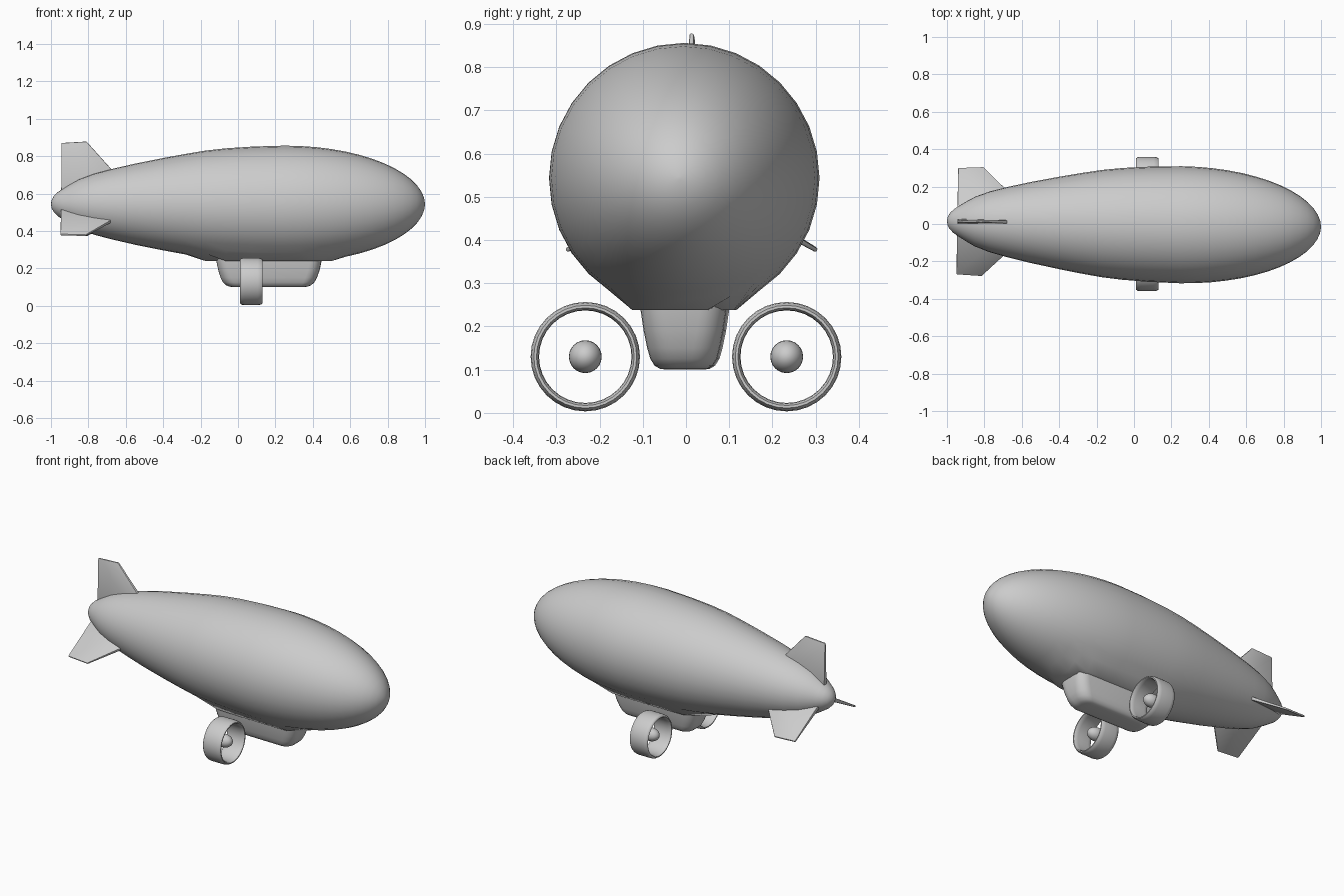
import bpy, bmesh, math
from math import sin, cos, pi
from mathutils import Matrix, Vector

if "Cube" in bpy.data.objects:
    bpy.data.objects.remove(bpy.data.objects["Cube"])

AXIS_Z = 0.543
YAW = Matrix.Rotation(-0.016, 4, 'Z')   # whole body sits very slightly yawed


def finish(name, bm, matrix=Matrix(), angle=40):
    bmesh.ops.transform(bm, matrix=matrix, verts=bm.verts)
    bmesh.ops.recalc_face_normals(bm, faces=bm.faces)
    me = bpy.data.meshes.new(name)
    bm.to_mesh(me)
    bm.free()
    me.shade_smooth()
    me.set_sharp_from_angle(angle=math.radians(angle))
    ob = bpy.data.objects.new(name, me)
    bpy.context.collection.objects.link(ob)
    return ob


def loft(rings, cap=True, closed=False):
    """Skin a list of point rings into a bmesh."""
    bm = bmesh.new()
    rows = [[bm.verts.new(p) for p in r] for r in rings]
    pairs = list(zip(rows, rows[1:])) + ([(rows[-1], rows[0])] if closed else [])
    for a, b in pairs:
        for i in range(len(a)):
            j = (i + 1) % len(a)
            bm.faces.new((a[i], a[j], b[j], b[i]))
    if cap and not closed:
        bm.faces.new(rows[0])
        bm.faces.new(rows[-1])
    return bm


def circle(x, r, n=32, y=0, z=0):
    return [(x, y + r * sin(2 * pi * i / n), z - r * cos(2 * pi * i / n)) for i in range(n)]


# Envelope: tail profile points, then an elliptical nose
profile = [(-1, .004), (-.996, .022), (-.985, .043), (-.965, .063), (-.94, .08), (-.9, .105),
           (-.85, .133), (-.77, .163), (-.68, .187), (-.55, .217), (-.4, .247), (-.28, .269),
           (-.17, .287), (-.06, .299), (.08, .308), (.25, .313)]
for k in range(1, 15):
    t = k / 14 * pi / 2
    profile.append((.25 + .75 * sin(t), max(.004, .313 * cos(t) ** 1.03)))
rings = []
for x, r in profile:
    ring = circle(x, r, z=AXIS_Z)
    # flattened belly above the gondola
    if -.25 < x < .56:
        ring = [(px, py, .238 if pz < .268 else pz) for px, py, pz in ring]
    rings.append(ring)
finish("envelope", loft(rings), YAW, 60)

# Gondola: stacked rounded outlines (z, x min, x max, half width)
sections = [(.30, -.12, .455, .104), (.238, -.115, .446, .099), (.19, -.105, .436, .092),
            (.15, -.093, .422, .084), (.125, -.08, .408, .077), (.109, -.062, .39, .067),
            (.102, -.045, .372, .055), (.10, -.02, .347, .04)]
rings = []
for z, x0, x1, w in sections:
    c = min(.06, w * .75)
    ring = []
    for q, (sx, sy) in enumerate([(1, 1), (-1, 1), (-1, -1), (1, -1)]):
        cx = x1 - c if sx > 0 else x0 + c
        for k in range(7):
            a = (q + k / 6) * pi / 2
            ring.append((cx + c * cos(a), sy * (w - c) + c * sin(a), z))
    rings.append(ring)
finish("gondola", loft(rings), YAW, 60)

# Three tail fins, 120 degrees apart: (x, height from axis, half thickness)
outline = [(-.945, 0, .014), (-.945, .327, .005), (-.81, .335, .005), (-.68, .19, .009), (-.62, 0, .014)]
for i, name in enumerate(["top_fin", "left_fin", "right_fin"]):
    bm = loft([[(x, s * t, h) for x, h, t in outline] for s in (-1, 1)])
    bmesh.ops.bevel(bm, geom=bm.edges[:], offset=.004, segments=2, profile=.5, affect='EDGES')
    m = YAW @ Matrix.Translation((0, 0, AXIS_Z)) @ Matrix.Rotation(i * 2 * pi / 3, 4, 'X')
    finish(name, bm, m, 35)

# Ducted engines: rounded ring section plus a floating hub
duct = [(.012, .113), (.012, .119), (.02, .1245), (.035, .1265), (.105, .1265), (.12, .1245),
        (.13, .119), (.13, .113), (.122, .1085), (.105, .107), (.035, .107), (.02, .1085)]
for side, s in (("left", -1), ("right", 1)):
    y, z = s * .233, .13
    finish(side + "_duct", loft([circle(x, r, 32, y, z) for x, r in duct], closed=True), angle=60)
    bm = bmesh.new()
    bmesh.ops.create_uvsphere(bm, u_segments=24, v_segments=14, radius=.038)
    finish(side + "_hub", bm, Matrix.Translation((.071, y, z)) @ Matrix.Diagonal((1.35, 1, 1, 1))
           @ Matrix.Rotation(pi / 2, 4, 'Y'), 60)
